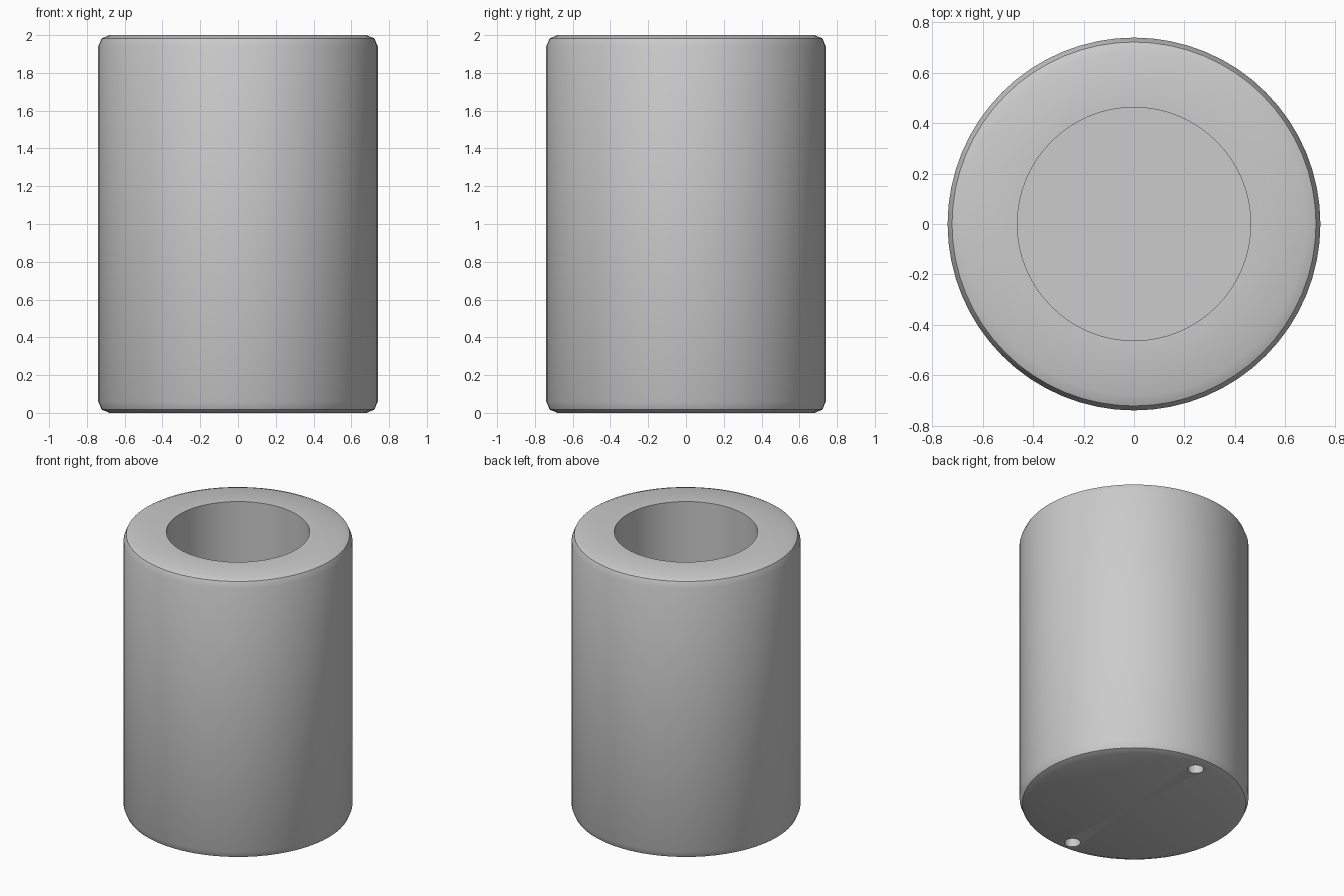
import bpy
import bmesh
from math import radians, sin, cos, pi

cube = bpy.data.objects.get("Cube")
if cube:
    bpy.data.objects.remove(cube, do_unlink=True)

RADIUS, HEIGHT, FILLET = 0.74, 2.0, 0.06
BORE_RADIUS, BORE_FLOOR = 0.463, 0.28
PIN_RADIUS, PIN_DEPTH, PIN_OFFSET = 0.052, 0.2, 0.62

# Plain grey material
grey = bpy.data.materials.new("plain grey")
grey.use_nodes = True
colour = (0.6, 0.6, 0.6, 1)
grey.diffuse_color = colour
grey.node_tree.nodes["Principled BSDF"].inputs["Base Color"].default_value = colour


def fillet(z, start):
    """Quarter round in two steps around the outer rim."""
    r = RADIUS - FILLET
    angles = [radians(start + 45 * i) for i in range(3)]
    return [(r + FILLET * cos(a), z + FILLET * sin(a)) for a in angles]


def lathe(name, profile, steps):
    """Spin a closed (radius, height) profile around z."""
    bm = bmesh.new()
    verts = [bm.verts.new((0, -r, z)) for r, z in profile]
    edges = [bm.edges.new(pair) for pair in zip(verts, verts[1:])]
    bmesh.ops.spin(bm, geom=verts + edges, cent=(0, 0, 0), axis=(0, 0, 1),
                   angle=2 * pi, steps=steps, use_duplicate=False)
    bmesh.ops.remove_doubles(bm, verts=bm.verts, dist=1e-4)
    bmesh.ops.recalc_face_normals(bm, faces=bm.faces)
    mesh = bpy.data.meshes.new(name)
    bm.to_mesh(mesh)
    bm.free()
    obj = bpy.data.objects.new(name, mesh)
    bpy.context.collection.objects.link(obj)
    mesh.materials.append(grey)
    return obj


# Thick-walled cup with rounded outer rims
profile = [(0, 0)]
profile += fillet(FILLET, -90)
profile += fillet(HEIGHT - FILLET, 0)
profile += [(BORE_RADIUS, HEIGHT), (BORE_RADIUS, BORE_FLOOR), (0, BORE_FLOOR)]
body = lathe("cup_body", profile, 64)

# Two blind pin holes in the underside, front and back
bpy.context.view_layer.objects.active = body
for side, place in ((-1, "front"), (1, "back")):
    pin = lathe(place + "_pin_cutter",
                [(0, -0.1), (PIN_RADIUS, -0.1), (PIN_RADIUS, PIN_DEPTH), (0, PIN_DEPTH)], 32)
    pin.location.y = side * PIN_OFFSET
    pin.hide_render = True
    cut = body.modifiers.new(place + " pin hole", "BOOLEAN")
    cut.operation = "DIFFERENCE"
    cut.solver = "EXACT"
    cut.object = pin
    bpy.context.view_layer.update()
    bpy.ops.object.modifier_apply(modifier=cut.name)
    bpy.data.objects.remove(pin, do_unlink=True)

# Smooth walls, crisp edges
bpy.ops.object.select_all(action="DESELECT")
body.select_set(True)
bpy.ops.object.shade_smooth_by_angle(angle=radians(30))
